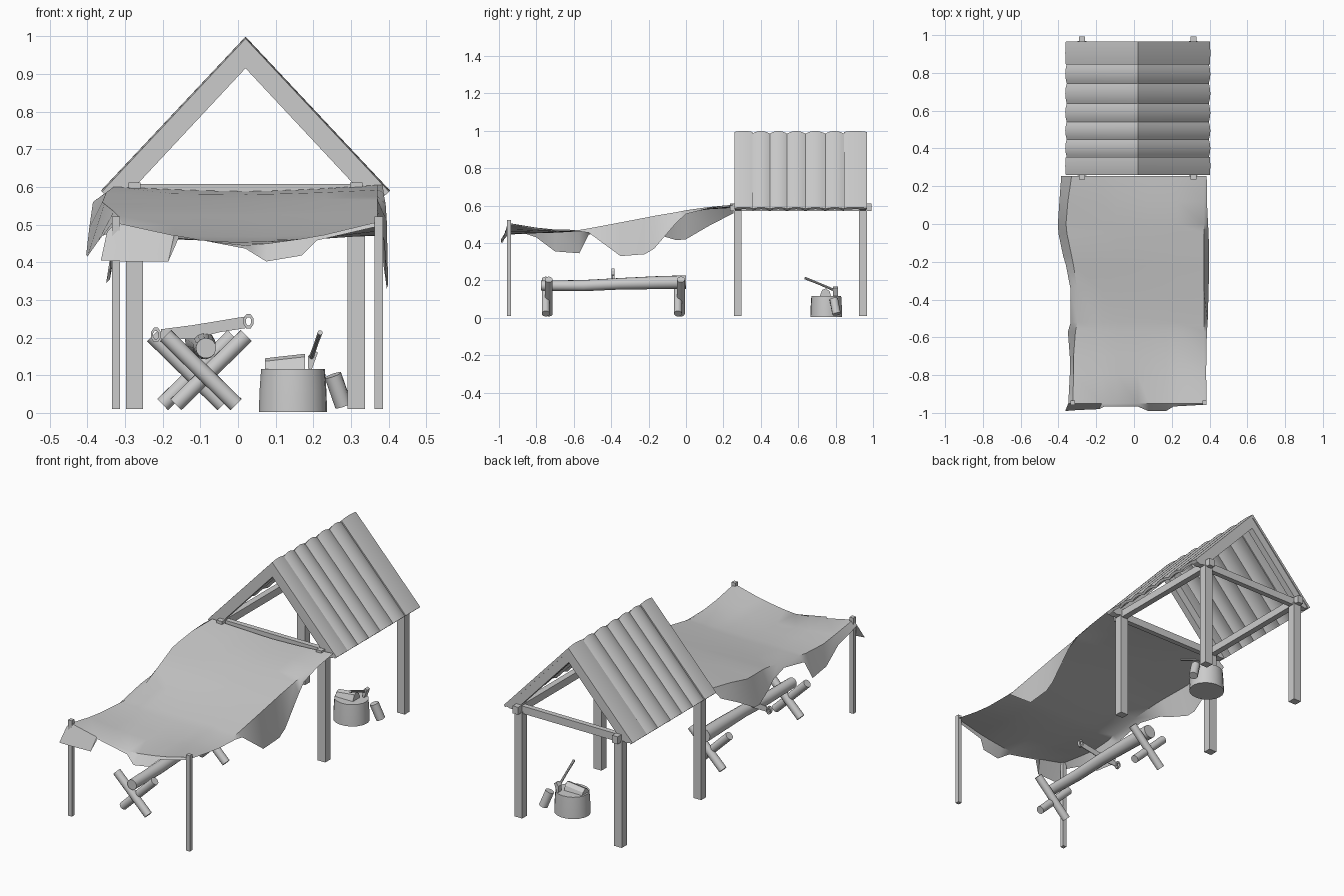
import bpy, bmesh, math
from mathutils import Vector

if "Cube" in bpy.data.objects:
    bpy.data.objects.remove(bpy.data.objects["Cube"])

def make(name, verts, faces, smooth=False):
    me = bpy.data.meshes.new(name)
    me.from_pydata([tuple(v) for v in verts], [], faces)
    bm = bmesh.new()
    bm.from_mesh(me)
    bmesh.ops.recalc_face_normals(bm, faces=bm.faces)
    bm.to_mesh(me)
    bm.free()
    ob = bpy.data.objects.new(name, me)
    bpy.context.collection.objects.link(ob)
    if smooth:
        bpy.ops.object.select_all(action='DESELECT')
        ob.select_set(True)
        bpy.context.view_layer.objects.active = ob
        bpy.ops.object.shade_smooth_by_angle(angle=math.radians(40))
    return ob

def box(name, x0, x1, y0, y1, z0, z1):
    v = [(x, y, z) for z in (z0, z1) for x, y in ((x0, y0), (x1, y0), (x1, y1), (x0, y1))]
    return make(name, v, [(0, 1, 2, 3), (4, 5, 6, 7), (0, 1, 5, 4),
                          (1, 2, 6, 5), (2, 3, 7, 6), (3, 0, 4, 7)])

def prism(name, outline, y0, y1):
    """Extrude an (x, z) outline along y."""
    n = len(outline)
    v = [(x, y, z) for y in (y0, y1) for x, z in outline]
    f = [tuple(range(n)), tuple(range(n, 2 * n))]
    f += [(i, (i + 1) % n, (i + 1) % n + n, i + n) for i in range(n)]
    return make(name, v, f)

def rod(name, path, radii, n=14):
    """Round log along a path, one radius per point."""
    path = [Vector(p) for p in path]
    d = (path[-1] - path[0]).normalized()
    a = d.orthogonal().normalized()
    b = d.cross(a)
    v = [p + r * (math.cos(2 * math.pi * i / n) * a + math.sin(2 * math.pi * i / n) * b)
         for p, r in zip(path, radii) for i in range(n)]
    f = [tuple(range(n)), tuple(range(len(v) - n, len(v)))]
    for k in range(len(path) - 1):
        f += [(k * n + i, k * n + (i + 1) % n, (k + 1) * n + (i + 1) % n, (k + 1) * n + i)
              for i in range(n)]
    return make(name, v, f, True)

# Hut posts, long beams and cross beams
for side, x in (("left", -0.275), ("right", 0.314)):
    for end, y in (("front", 0.277), ("back", 0.947)):
        box(f"{end}_{side}_post", x - .023, x + .023, y - .021, y + .021, 0.01, 0.58)
    box(f"{side}_long_beam", x - .016, x + .016, 0.235, 0.993, 0.572, 0.612)
for end, y in (("front", 0.277), ("back", 0.947)):
    box(f"{end}_cross_beam", -0.29, 0.33, y - .014, y + .014, 0.568, 0.608)

# Gable rafters: an upside-down V at each end
XC = 0.02
gable = [(XC, 0.982), (XC + .373, 0.583), (XC + .345, 0.575), (XC + .31, 0.583), (XC, 0.915)]
gable += [(2 * XC - x, z) for x, z in gable[-2:0:-1]]
prism("front_gable", gable, 0.262, 0.298)
prism("back_gable", gable, 0.928, 0.962)

# Roof: bowed boards running down each slope
edges = [0.26, 0.355, 0.448, 0.54, 0.638, 0.745, 0.845, 0.967]
for s, side in ((-1, "left"), (1, "right")):
    normal = Vector((s * .42, 0, .385)).normalized()
    for k in range(7):
        y0, y1 = edges[k], edges[k + 1]
        bow = 0.004 if k in (0, 6) else 0.011
        M = 8
        v = []
        for px, pz in ((XC, 0.999), (XC + s * .384, 0.59)):
            for off in (0, -0.014):
                for i in range(M + 1):
                    t = i / M
                    drop = bow * (2 * t - 1) ** 2
                    v.append(Vector((px, y0 + (y1 - y0) * t, pz)) + normal * (off - drop)
                             * (1 if px != XC else 0.0) + Vector((0, 0, 1.35 * (off - drop)
                             if px == XC else 0)))
        n = M + 1
        f = []
        for i in range(M):
            f += [(i, i + 1, 2 * n + i + 1, 2 * n + i), (n + i, n + i + 1, 3 * n + i + 1, 3 * n + i),
                  (i, i + 1, n + i + 1, n + i), (2 * n + i, 2 * n + i + 1, 3 * n + i + 1, 3 * n + i)]
        f += [(0, n, 3 * n, 2 * n), (M, n + M, 3 * n + M, 2 * n + M)]
        make(f"{side}_roof_board_{k + 1}", v, f, True)

# Awning poles
for side, x in (("left", -0.324), ("right", 0.374)):
    box(f"{side}_awning_pole", x - .011, x + .011, -0.957, -0.935, 0.01, 0.522)

# Cloth awning rows: y, left hem x z, left fold x z, middle z, right fold z, right hem x z
rows = [(0.255, -.385, .56, -.33, .600, .588, .605, .385, .606),
        (0.12, -.395, .49, -.35, .585, .580, .592, .386, .585),
        (0.0, -.403, .42, -.36, .560, .563, .575, .392, .555),
        (-0.05, -.40, .415, -.355, .555, .555, .565, .395, .51),
        (-0.17, -.375, .45, -.33, .535, .535, .545, .398, .37),
        (-0.22, -.36, .47, -.32, .525, .525, .535, .398, .34),
        (-0.35, -.335, .48, -.30, .495, .498, .510, .395, .33),
        (-0.52, -.335, .445, -.30, .470, .468, .478, .390, .455),
        (-0.57, -.35, .345, -.31, .467, .462, .470, .386, .462),
        (-0.70, -.34, .355, -.32, .468, .455, .472, .383, .466),
        (-0.80, -.34, .43, -.32, .480, .452, .482, .382, .478),
        (-0.95, -.348, .48, -.324, .505, .445, .507, .385, .503)]
inner = [-0.17, -0.09, 0.02, 0.08, 0.17, 0.23]
grid = []
for y, lx, lz, fx, fz, mz, rz, rx, hz in rows:
    row = [(lx, y, lz), (fx, y, fz)]
    for x in inner:
        t = (x - 0.02) / (0.37 if x > 0.02 else fx - 0.02)
        row.append((x, y, mz + ((rz if x > 0.02 else fz) - mz) * t ** 1.4 if t > 0 else mz))
    grid.append(row + [(0.37, y, rz), (rx, y, hz)])
# hanging front hem
grid.append([(-.364, -.99, .405), (-.30, -.985, .402), (-.185, -.98, .402), (-.155, -.965, .47),
             (.02, -.966, .436), (.075, -.99, .402), (.17, -.99, .418), (.21, -.966, .458),
             (.37, -.957, .495), (.385, -.955, .49)])
C = 10
make("cloth_awning", [p for r in grid for p in r],
     [(r * C + c, r * C + c + 1, (r + 1) * C + c + 1, (r + 1) * C + c)
      for r in range(len(grid) - 1) for c in range(C - 1)], True)

# Sawhorse: two crossed-log frames and a bent log on top
for end, y, x in (("front", -0.742, -0.085), ("back", -0.035, -0.12)):
    for s in (-1, 1):
        yy = y + s * 0.008
        rod(f"{end}_sawhorse_leg_{s + 2}", [(x - s * .08, yy, 0.022), (x + s * .107, yy, 0.205)],
            [.021, .021])
rod("sawing_log", [(-.085, -.775, .172), (-.088, -.55, .172), (-.09, -.35, .182),
                   (-.098, -.15, .188), (-.105, 0, .191)], [.027, .03, .031, .035, .036])

# Two-handled saw
prism("saw_blade", [(-.205, .222), (-.12, .233), (.02, .256), (.02, .225), (-.05, .214),
                    (-.12, .196), (-.205, .195)], -0.393, -0.389)
for side, x, z in (("left", -.218, .207), ("right", .028, .243)):
    n = 8
    ring = [(math.cos(2 * math.pi * (i + .5) / n), math.sin(2 * math.pi * (i + .5) / n))
            for i in range(n)]
    v = [(x + k * .014 * c, yy, z + k * .021 * s) for yy in (-.399, -.383) for k in (1, .55)
         for c, s in ring]
    f = []
    for i in range(n):
        j = (i + 1) % n
        for a, b in ((0, n), (2 * n, 3 * n), (0, 2 * n), (n, 3 * n)):
            f.append((a + i, a + j, b + j, b + i))
    make(f"{side}_saw_handle", v, f)

# Chopping stump, slightly wider at the base
stump = rod("chopping_stump", [(0, 0, 0.003), (0, 0, .06), (0, 0, .117)], [.091, .089, .085], 18)
stump.scale.y = 0.94
stump.location = (0.146, 0.75, 0)

# Split log piece lying on the stump, and a log leaning on it
half = [(0.715, .115), (0.775, .115), (0.768, .138), (0.748, .153), (0.728, .145)]
n = len(half)
v = [(x, y, z + dz * (z > .12)) for x, dz in ((.072, -.008), (.178, .004)) for y, z in half]
make("split_log", v, [tuple(range(n)), tuple(range(n, 2 * n))]
     + [(i, (i + 1) % n, (i + 1) % n + n, i + n) for i in range(n)])
rod("leaning_log", [(.252, .79, .1), (.280, .805, .02)], [.023, .023], 10)

# Axe stuck in the stump
rod("axe_handle", [(.218, .635, .213), (.207, .71, .183), (.192, .81, .14)], [.007, .006, .007], 8)
head = [(.186, .118), (.196, .116), (.212, .160), (.200, .167), (.186, .150)]
prism("axe_head", head, 0.786, 0.812)
